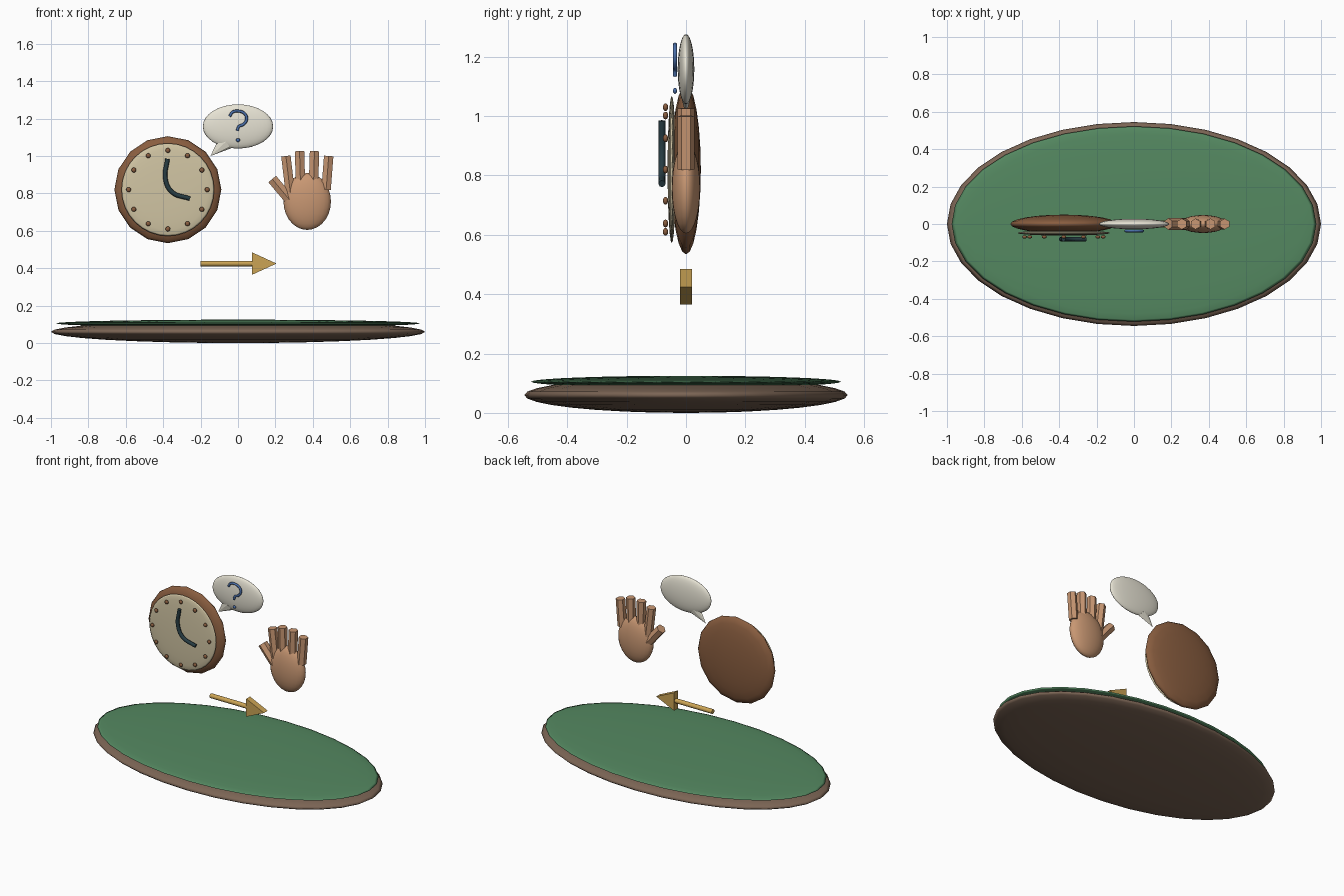
import bpy, math
from mathutils import Vector

if "Cube" in bpy.data.objects:
    bpy.data.objects.remove(bpy.data.objects["Cube"])

COL = {
    "wood": (0.20, 0.13, 0.09), "felt": (0.09, 0.25, 0.12), "frame": (0.25, 0.11, 0.05),
    "cream": (0.64, 0.56, 0.37), "dark": (0.02, 0.045, 0.055), "white": (0.80, 0.77, 0.66),
    "blue": (0.07, 0.16, 0.40), "skin": (0.58, 0.31, 0.17), "gold": (0.60, 0.37, 0.09),
}
MATS = {}
for key, c in COL.items():
    MATS[key] = bpy.data.materials.new(key)
    MATS[key].diffuse_color = (*c, 1)


def finish(name, mat, smooth=True):
    ob = bpy.context.object
    ob.name = name
    ob.data.materials.append(MATS[mat])
    if smooth:
        bpy.ops.object.shade_smooth_by_angle(angle=math.radians(40))
    return ob


def ellipsoid(name, loc, size, mat, seg=32, rings=16, face_front=False):
    # size is (x, y, z) half extents; face_front puts the poles on the y axis
    bpy.ops.mesh.primitive_uv_sphere_add(segments=seg, ring_count=rings, radius=1)
    ob = finish(name, mat, False)
    for v in ob.data.vertices:
        x, y, z = v.co
        if face_front:
            y, z = -z, y
        v.co = (x * size[0], y * size[1], z * size[2])
    ob.location = loc
    bpy.ops.object.shade_smooth()
    return ob


def rod(name, a, b, r1, r2, mat, n, flat_y=1.0):
    # tapered or straight rod from a to b, in the xz plane
    a, b = Vector(a), Vector(b)
    d = b - a
    bpy.ops.mesh.primitive_cone_add(vertices=n, radius1=r1, radius2=r2, depth=d.length,
                                    location=(a + b) / 2,
                                    rotation=(0, math.atan2(d.x, d.z), 0))
    ob = finish(name, mat)
    ob.scale.y = flat_y
    return ob


def tube(name, pts, y, r, mat):
    cu = bpy.data.curves.new(name, "CURVE")
    cu.dimensions = "3D"
    cu.bevel_depth = r
    cu.bevel_resolution = 2
    cu.use_fill_caps = True
    cu.resolution_u = 6
    sp = cu.splines.new("BEZIER")
    sp.bezier_points.add(len(pts) - 1)
    for p, (x, z) in zip(sp.bezier_points, pts):
        p.co = (x, y, z)
        p.handle_left_type = p.handle_right_type = "AUTO"
    ob = bpy.data.objects.new(name, cu)
    bpy.context.collection.objects.link(ob)
    cu.materials.append(MATS[mat])


# Oval table top
ellipsoid("base_rim", (0, 0, 0.06), (1.0, 0.545, 0.06), "wood")
ellipsoid("base_felt", (0, 0, 0.105), (0.975, 0.522, 0.02), "felt")

# Clock
cx, cz = -0.375, 0.82
ellipsoid("clock_frame", (cx, 0, cz), (0.286, 0.05, 0.286), "frame", 16, 12, True)
ellipsoid("clock_face", (cx, -0.048, cz), (0.248, 0.014, 0.248), "cream", 32, 12, True)
for i in range(12):
    t = i * math.tau / 12
    ellipsoid(f"hour_mark_{i + 1}", (cx + 0.21 * math.sin(t), -0.069, cz + 0.21 * math.cos(t)),
              (0.013, 0.009, 0.013), "frame", 12, 8)
tube("clock_hands", [(-0.377, 0.985), (-0.388, 0.877), (-0.354, 0.808), (-0.257, 0.772)],
     -0.081, 0.012, "dark")

# Speech bubble with question mark
ellipsoid("bubble", (0, 0, 1.158), (0.188, 0.028, 0.118), "white")
rod("bubble_tail", (-0.066, 0, 1.075), (-0.147, 0, 1.0), 0.045, 0, "white", 8, 0.4)
tube("question_hook", [(-0.045, 1.212), (-0.028, 1.235), (0.003, 1.240), (0.036, 1.226),
                       (0.046, 1.198), (0.03, 1.17), (0.004, 1.157), (-0.004, 1.135)],
     -0.037, 0.0075, "blue")
ellipsoid("question_dot", (0, -0.037, 1.085), (0.011, 0.007, 0.01), "blue", 12, 8)

# Raised hand: palm, four fingers, thumb
ellipsoid("palm", (0.37, 0, 0.757), (0.127, 0.048, 0.152), "skin", 24, 14)
fingers = [((0.278, 0.82), (0.257, 1.022)), ((0.335, 0.82), (0.329, 1.026)),
           ((0.403, 0.82), (0.409, 1.026)), ((0.471, 0.82), (0.485, 1.0))]
fingers[0] = ((0.280, 0.80), (0.256, 1.0))
for i, (a, b) in enumerate(fingers):
    rod(f"finger_{i + 1}", (a[0], 0, a[1]), (b[0], 0, b[1]), 0.029, 0.029, "skin", 6)
rod("thumb", (0.285, 0, 0.755), (0.183, 0, 0.877), 0.031, 0.031, "skin", 6)

# Arrow: round shaft and flat triangular head
rod("arrow_shaft", (-0.2, 0, 0.425), (0.09, 0, 0.425), 0.015, 0.015, "gold", 12)
tri = [(0.075, 0.365), (0.075, 0.485), (0.206, 0.425)]
verts = [(x, y, z) for y in (-0.02, 0.02) for x, z in tri]
me = bpy.data.meshes.new("arrow_head")
me.from_pydata(verts, [], [(0, 2, 1), (3, 4, 5), (0, 1, 4, 3), (1, 2, 5, 4), (2, 0, 3, 5)])
me.materials.append(MATS["gold"])
bpy.context.collection.objects.link(bpy.data.objects.new("arrow_head", me))

for m in bpy.data.materials:
    if m.users and not m.is_grease_pencil:
        m.use_nodes = True
        m.node_tree.nodes["Principled BSDF"].inputs["Base Color"].default_value = m.diffuse_color
